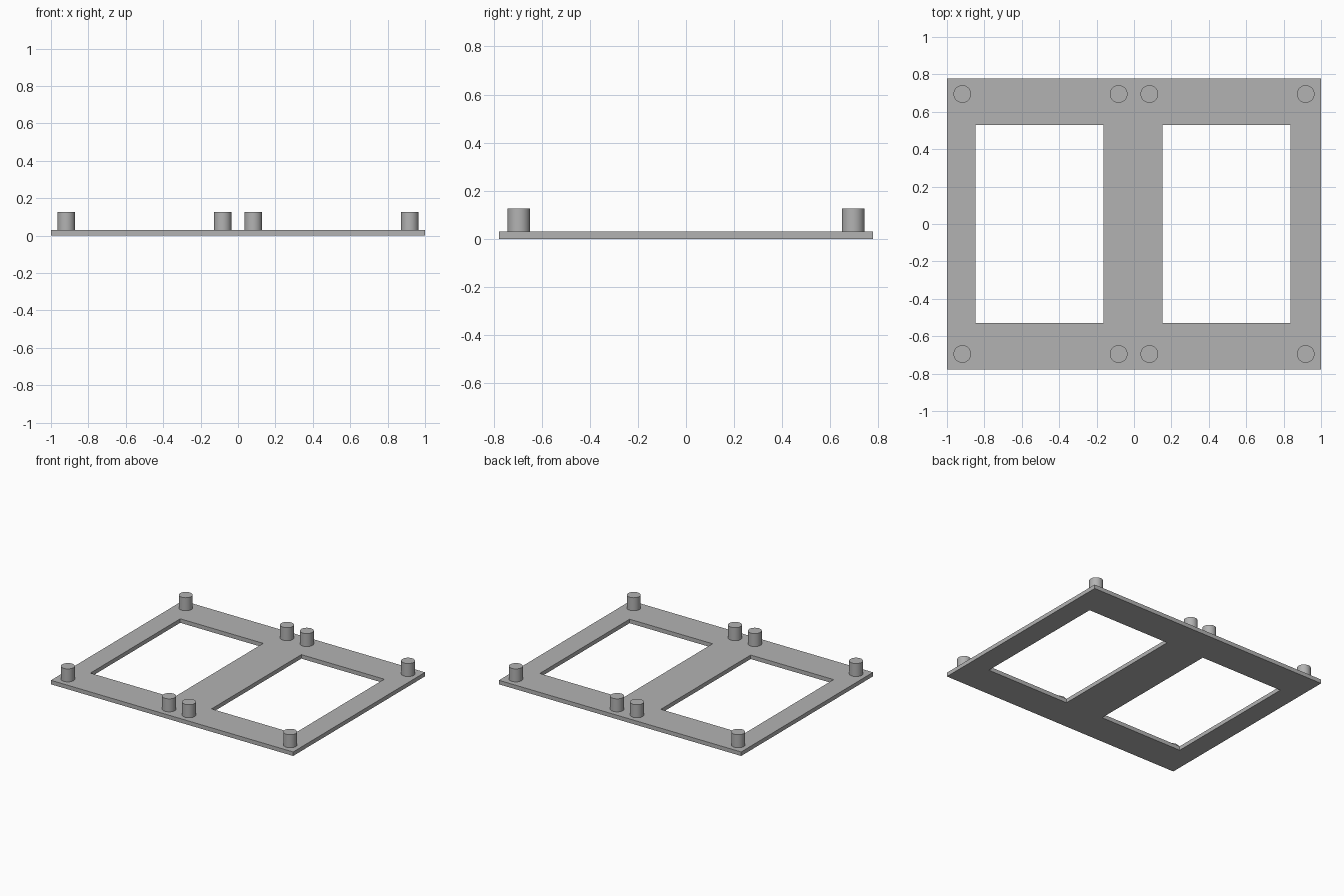
import bpy
import bmesh

cube = bpy.data.objects.get("Cube")
if cube:
    bpy.data.objects.remove(cube, do_unlink=True)

PLATE_TOP = 0.03
PEG_TOP = 0.127
PEG_RADIUS = 0.047

grey = bpy.data.materials.new("plain grey")
grey.use_nodes = True
colour = (0.45, 0.45, 0.45, 1)
grey.diffuse_color = colour
grey.node_tree.nodes["Principled BSDF"].inputs["Base Color"].default_value = colour


def add_object(name, bm):
    bmesh.ops.recalc_face_normals(bm, faces=bm.faces)
    mesh = bpy.data.meshes.new(name)
    bm.to_mesh(mesh)
    bm.free()
    mesh.materials.append(grey)
    obj = bpy.data.objects.new(name, mesh)
    bpy.context.collection.objects.link(obj)
    return obj


# Flat plate: a grid of cells with the two window cells left out, then extruded
xs = [-1, -0.848, -0.163, 0.152, 0.837, 1]
ys = [-0.778, -0.53, 0.53, 0.778]
bm = bmesh.new()
grid = [[bm.verts.new((x, y, 0)) for y in ys] for x in xs]
for i in range(len(xs) - 1):
    for j in range(len(ys) - 1):
        if j == 1 and i in (1, 3):
            continue
        bm.faces.new((grid[i][j], grid[i + 1][j], grid[i + 1][j + 1], grid[i][j + 1]))
base = bm.faces[:]
result = bmesh.ops.extrude_face_region(bm, geom=base, use_keep_orig=True)
top = [v for v in result["geom"] if isinstance(v, bmesh.types.BMVert)]
bmesh.ops.translate(bm, verts=top, vec=(0, 0, PLATE_TOP))
add_object("window_plate", bm)

# Round pegs at the corners of each window frame
for row, y in (("front", -0.695), ("back", 0.695)):
    for place, x in (("outer_right", -0.918), ("inner_right", -0.082),
                     ("inner_left", 0.082), ("outer_left", 0.918)):
        bm = bmesh.new()
        bmesh.ops.create_cone(bm, cap_ends=True, segments=48, radius1=PEG_RADIUS,
                              radius2=PEG_RADIUS, depth=PEG_TOP - PLATE_TOP)
        for face in bm.faces:
            face.smooth = abs(face.normal.z) < 0.5
        for edge in bm.edges:
            edge.smooth = all(f.smooth for f in edge.link_faces)
        peg = add_object(f"{row}_{place}_peg", bm)
        peg.location = (x, y, (PEG_TOP + PLATE_TOP) / 2)
